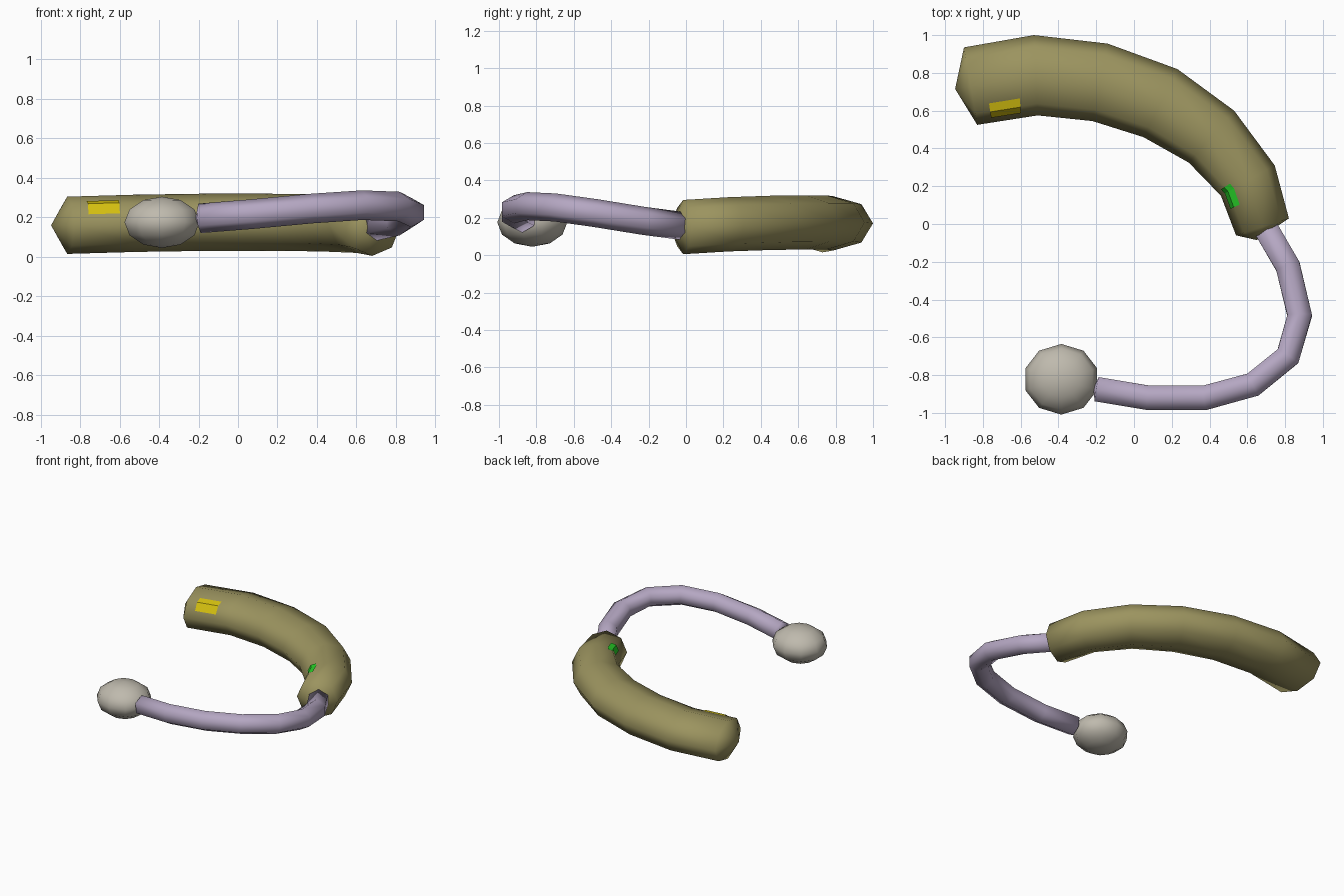
import bpy, math
from mathutils import Vector

if "Cube" in bpy.data.objects:
    bpy.data.objects.remove(bpy.data.objects["Cube"])


def material(name, rgb):
    m = bpy.data.materials.new(name)
    m.diffuse_color = (*rgb, 1)
    m.use_nodes = True
    m.node_tree.nodes["Principled BSDF"].inputs["Base Color"].default_value = m.diffuse_color
    return m


OLIVE = material("olive", (0.33, 0.295, 0.115))
LILAC = material("lilac", (0.46, 0.385, 0.54))
STONE = material("warm grey", (0.52, 0.49, 0.42))
YELLOW = material("yellow", (0.68, 0.54, 0.005))
GREEN = material("green", (0.02, 0.60, 0.02))


def make_object(name, verts, faces, mat, smooth=True):
    me = bpy.data.meshes.new(name)
    me.from_pydata(verts, [], faces)
    me.materials.append(mat)
    ob = bpy.data.objects.new(name, me)
    bpy.context.collection.objects.link(ob)
    if smooth:
        me.shade_smooth()
    return ob


def loft(name, rings, tip_a, tip_b, mat):
    """Skin the rings and close both ends with shallow cones."""
    n = len(rings[0])
    verts = [v for r in rings for v in r] + [tip_a, tip_b]
    a, b = len(verts) - 2, len(verts) - 1
    last = (len(rings) - 1) * n
    faces = []
    for k in range(n):
        j = (k + 1) % n
        for i in range(0, last, n):
            faces.append((i + k, i + j, i + n + j, i + n + k))
        faces.append((a, j, k))
        faces.append((b, last + k, last + j))
    return make_object(name, verts, faces, mat)


# Body: outer and inner edge of each octagonal section, plus its centre height
SECTIONS = [
    ((-0.90, 0.935), (-0.83, 0.525), 0.160),
    ((-0.53, 1.00), (-0.51, 0.575), 0.170),
    ((-0.14, 0.955), (-0.22, 0.545), 0.175),
    ((0.23, 0.82), (0.05, 0.46), 0.175),
    ((0.53, 0.60), (0.29, 0.325), 0.173),
    ((0.745, 0.31), (0.46, 0.15), 0.165),
    ((0.82, 0.03), (0.54, -0.06), 0.150),
]
HALF_HEIGHT = 0.145


def section(outer, inner, z, grow=0.0):
    o, i = Vector((*outer, z)), Vector((*inner, z))
    c, h = (o + i) / 2, (o - i) / 2
    h = h * (1 + grow / h.length)
    up = Vector((0, 0, HALF_HEIGHT + grow))
    return [c + h * math.cos(k * math.pi / 4) + up * math.sin(k * math.pi / 4)
            for k in range(8)]


loft("body", [section(*s) for s in SECTIONS],
     Vector((-0.947, 0.715, 0.16)), Vector((0.65, -0.085, 0.15)), OLIVE)


# Thin plates that follow the body surface
def steps(a, b):
    return [a] + [i for i in range(math.ceil(a), math.floor(b) + 1) if a < i < b] + [b]


def plate(name, t0, t1, u0, u1, mat):
    rings = [section(*s, grow=0.006) for s in SECTIONS]

    def point(t, u):
        i, k = min(int(t), len(rings) - 2), int(u)
        p = rings[i][k].lerp(rings[i][(k + 1) % 8], u - k)
        q = rings[i + 1][k].lerp(rings[i + 1][(k + 1) % 8], u - k)
        return p.lerp(q, t - i)

    ts, us = steps(t0, t1), steps(u0, u1)
    verts = [point(t, u) for t in ts for u in us]
    w = len(us)
    faces = [(i * w + k, i * w + k + 1, (i + 1) * w + k + 1, (i + 1) * w + k)
             for i in range(len(ts) - 1) for k in range(w - 1)]
    make_object(name, verts, faces, mat, smooth=False)


plate("yellow_button", 0.24, 0.73, 2.7, 3.5, YELLOW)
plate("green_indicator", 4.88, 5.38, 2.7, 3.4, GREEN)

# Thin six-sided tube
PATH = [Vector(p) for p in [
    (0.69, -0.01, 0.155), (0.815, -0.225, 0.183), (0.877, -0.485, 0.225),
    (0.815, -0.70, 0.255), (0.63, -0.85, 0.262), (0.375, -0.92, 0.245),
    (0.075, -0.92, 0.217), (-0.195, -0.875, 0.195)]]
R = 0.075
tube_rings = []
for i, p in enumerate(PATH):
    d = (PATH[min(i + 1, len(PATH) - 1)] - PATH[max(i - 1, 0)]).normalized()
    side = d.cross(Vector((0, 0, 1))).normalized()
    up = side.cross(d)
    tube_rings.append([p + R * (side * math.sin(k * math.pi / 3) + up * math.cos(k * math.pi / 3))
                       for k in range(6)])
loft("tube", tube_rings, PATH[0] + Vector((-0.01, 0.02, 0)),
     PATH[-1] + Vector((-0.02, 0.003, 0)), LILAC)

# Ear tip: flattened ball
bpy.ops.mesh.primitive_uv_sphere_add(segments=10, ring_count=6, radius=1,
                                     location=(-0.385, -0.822, 0.175))
tip = bpy.context.object
tip.name = "ear_tip"
tip.scale = (0.2, 0.187, 0.13)
tip.data.materials.append(STONE)
tip.data.shade_smooth()

# Consistent outward normals on the closed parts
for name in ("body", "tube"):
    ob = bpy.data.objects[name]
    bpy.ops.object.select_all(action='DESELECT')
    bpy.context.view_layer.objects.active = ob
    ob.select_set(True)
    bpy.ops.object.mode_set(mode='EDIT')
    bpy.ops.mesh.select_all(action='SELECT')
    bpy.ops.mesh.normals_make_consistent(inside=False)
    bpy.ops.object.mode_set(mode='OBJECT')
